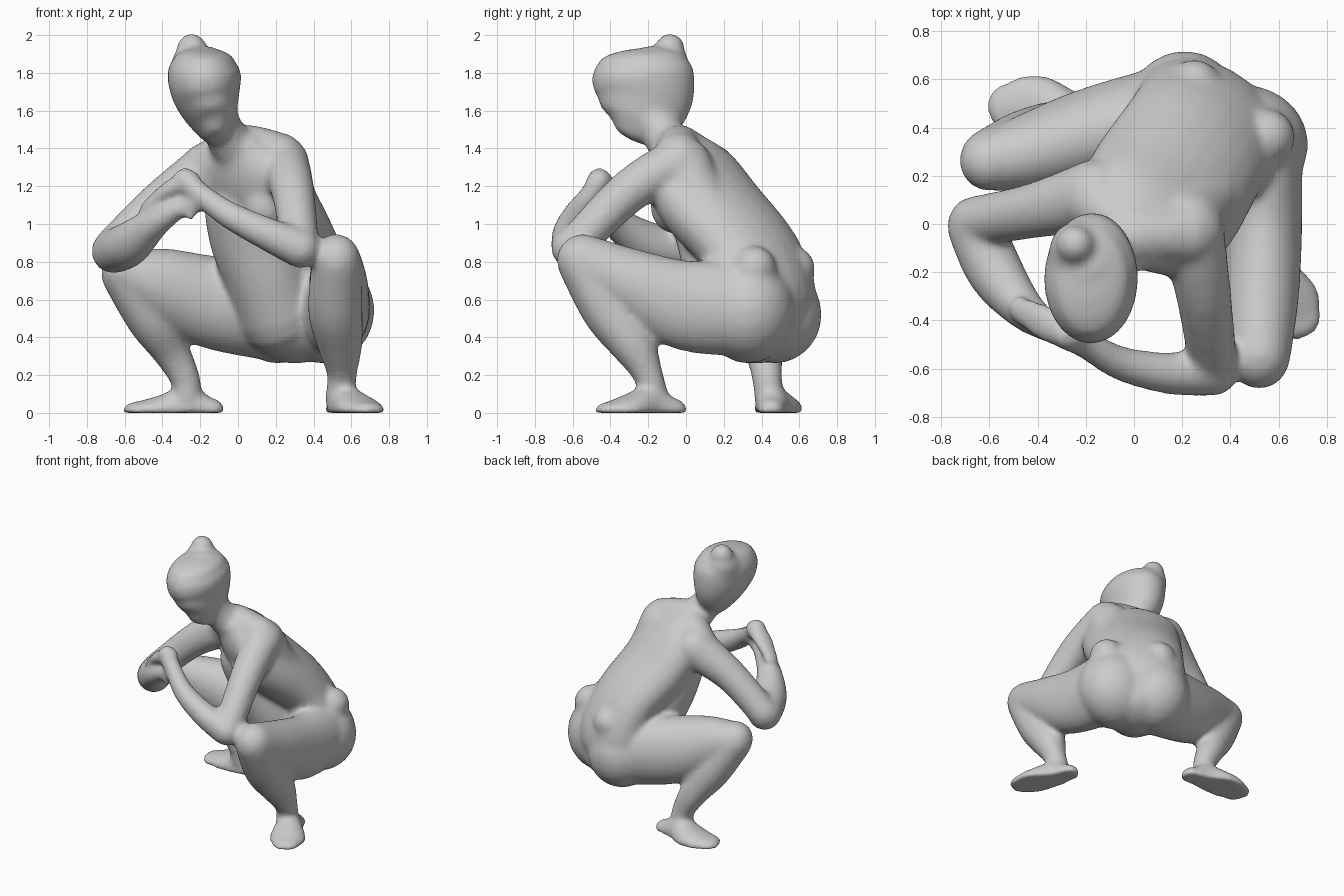
import bpy, bmesh, math
from mathutils import Vector

if "Cube" in bpy.data.objects:
    bpy.data.objects.remove(bpy.data.objects["Cube"])

clay = bpy.data.materials.new("grey clay")
clay.diffuse_color = (0.6, 0.6, 0.6, 1)
clay.use_nodes = True
clay.node_tree.nodes["Principled BSDF"].inputs["Base Color"].default_value = clay.diffuse_color
parts = []


def finish(name, bm):
    bmesh.ops.recalc_face_normals(bm, faces=bm.faces)
    for v in bm.verts:
        v.co.z = max(v.co.z, 0)
    mesh = bpy.data.meshes.new(name)
    bm.to_mesh(mesh)
    bm.free()
    mesh.materials.append(clay)
    ob = bpy.data.objects.new(name, mesh)
    bpy.context.collection.objects.link(ob)
    parts.append(ob)


def tube(name, stations, side=(1, 0, 0), cap=1.0, n=24, steps=5):
    """Round-ended loft through (x, y, z, half width along side[, half depth])."""
    st = [tuple(s) + (s[3],) if len(s) == 4 else tuple(s) for s in stations]
    rows = []
    for i in range(len(st) - 1):      # Catmull-Rom interpolation
        p0, p1, p2, p3 = st[max(i - 1, 0)], st[i], st[i + 1], st[min(i + 2, len(st) - 1)]
        for k in range(steps):
            t = k / steps
            rows.append([0.5 * (2 * b + (c - a) * t + (2 * a - 5 * b + 4 * c - d) * t * t
                                + (3 * b - a - 3 * c + d) * t ** 3)
                         for a, b, c, d in zip(p0, p1, p2, p3)])
    rows.append(list(st[-1]))
    pts = [Vector(r[:3]) for r in rows]
    rings = []
    for i, r in enumerate(rows):
        t = (pts[min(i + 1, len(pts) - 1)] - pts[max(i - 1, 0)]).normalized()
        rings.append((pts[i], t, r[3], r[4]))

    def dome(ring, sign):
        c, t, a, b = ring
        h = cap * (a + b) / 2
        return [(c + t * sign * h * math.sin(q), t, a * math.cos(q), b * math.cos(q))
                for q in (0.4, 0.8, 1.15, 1.45)]
    rings = dome(rings[0], -1)[::-1] + rings + dome(rings[-1], 1)
    bm = bmesh.new()
    loops = []
    for c, t, a, b in rings:
        u = Vector(side)
        u = (u - t * u.dot(t)).normalized()
        v = t.cross(u)
        loops.append([bm.verts.new(c + u * a * math.cos(2 * math.pi * k / n)
                                   + v * b * math.sin(2 * math.pi * k / n)) for k in range(n)])
    for p, q in zip(loops, loops[1:]):
        for k in range(n):
            bm.faces.new((p[k], p[(k + 1) % n], q[(k + 1) % n], q[k]))
    bm.faces.new(loops[0])
    bm.faces.new(loops[-1])
    finish(name, bm)


def blob(name, centre, radii):
    bm = bmesh.new()
    bmesh.ops.create_icosphere(bm, subdivisions=3, radius=1)
    for v in bm.verts:
        v.co = Vector([c + r * p for c, r, p in zip(centre, radii, v.co)])
    finish(name, bm)


# Torso, leaning forward and turned towards one side
lateral = (0.75, -0.65, 0)
tube("torso", [(.27, .33, .44, .3, .2), (.32, .385, .6, .36, .26), (.265, .34, .85, .33, .21),
               (.13, .13, 1.1, .345, .215), (.045, .015, 1.29, .31, .185), (-.02, -.06, 1.42, .17, .12)],
     lateral, cap=.5)
tube("belly", [(.02, .1, 1.08, .2), (.06, .16, .92, .21), (.14, .21, .74, .22), (.22, .27, .52, .22)])
tube("side_left", [(.22, -.01, 1.31, .15), (.265, .07, 1.12, .155), (.35, .23, .9, .165)])
blob("buttock_right", (.21, .47, .52), (.24, .25, .26))
blob("buttock_left", (.45, .33, .54), (.275, .25, .28))
blob("seat", (.3, .37, .46), (.26, .26, .2))
tube("hip_right", [(.25, .57, .765, .115), (.23, .51, .62, .2)])
tube("hip_left", [(.55, .36, .765, .12), (.49, .35, .62, .21)])
blob("breast_left", (.14, -.07, 1.1), (.12, .12, .15))
blob("breast_right", (-.04, .05, 1.07), (.12, .12, .15))
tube("shoulders", [(.22, -.04, 1.35, .135), (.02, -.03, 1.42, .105), (-.17, .1, 1.29, .14)], (0, 1, 0))

# Neck and head with hair bun
tube("neck", [(0, -.05, 1.38, .13), (-.08, -.14, 1.5, .107), (-.12, -.2, 1.62, .11)])
tube("head", [(-.115, -.285, 1.475, .07, .11), (-.13, -.25, 1.55, .125, .21),
              (-.165, -.22, 1.68, .18, .262), (-.18, -.23, 1.8, .195, .27),
              (-.18, -.235, 1.865, .165, .235)], cap=.33)
tube("hair_bun", [(-.2, -.15, 1.8, .17), (-.235, -.1, 1.88, .125), (-.245, -.085, 1.93, .08)])

# Arms, forearms meeting in front of the chest
tube("upper_arm_left", [(.24, -.03, 1.33, .135), (.29, -.3, 1.175, .115), (.33, -.6, .875, .1)])
tube("forearm_left", [(.33, -.61, .87, .105), (.15, -.62, .95, .088), (-.05, -.58, 1.05, .072),
                      (-.2, -.5, 1.16, .06), (-.28, -.46, 1.235, .065)], (0, 1, 0))
tube("hand_left", [(-.26, -.46, 1.23, .065, .06), (-.37, -.41, 1.18, .075, .045),
                   (-.48, -.35, 1.09, .055, .035)], (0, 1, 0))
tube("upper_arm_right", [(-.16, .12, 1.28, .15), (-.42, .055, 1.105, .115), (-.665, .01, .87, .105)], (0, 1, 0))
tube("forearm_right", [(-.66, -.01, .855, .118), (-.575, -.2, .895, .118), (-.45, -.36, 1, .085),
                       (-.32, -.45, 1.08, .055)], (0, 0, 1))
tube("hand_right", [(-.32, -.45, 1.08, .055, .045), (-.22, -.5, 1.11, .055, .04)], (0, 0, 1))
tube("thumb_right", [(-.29, -.47, 1.1, .032), (-.25, -.5, 1.04, .026)])

# Legs, deeply bent
tube("thigh_right", [(.18, .43, .54, .24, .265), (-.15, .375, .59, .2, .245), (-.42, .3, .685, .165, .195),
                     (-.6, .26, .75, .125)], (0, 1, 0))
tube("shin_right", [(-.6, .27, .73, .125), (-.455, .34, .5, .135), (-.35, .41, .32, .1),
                    (-.28, .43, .18, .08), (-.27, .44, .08, .08)], (0, 1, 0))
tube("thigh_left", [(.48, .31, .56, .225, .26), (.535, 0, .57, .165, .24), (.53, -.3, .69, .155, .185),
                    (.52, -.55, .81, .13, .14)])
tube("shin_left", [(.52, -.55, .79, .13), (.515, -.41, .55, .145), (.54, -.28, .36, .12),
                   (.55, -.2, .2, .08), (.54, -.17, .08, .08)])

# Flat-soled feet, widest at the ground, heel to toe
tube("foot_left", [(.535, -.065, .01, .075, .07), (.565, -.18, .01, .095, .14),
                   (.645, -.32, .01, .13, .085), (.69, -.405, .01, .1, .05)])
tube("foot_right", [(-.14, .45, .01, .075, .07), (-.26, .46, .01, .095, .14),
                    (-.41, .49, .01, .135, .085), (-.535, .48, .01, .105, .05)], (0, 1, 0))

# Fuse all parts into one continuous sculpted skin
bpy.ops.object.select_all(action='DESELECT')
for ob in parts:
    ob.select_set(True)
bpy.context.view_layer.objects.active = parts[0]
bpy.ops.object.join()
figure = bpy.context.object
figure.name = "squatting_figure"
remesh = figure.modifiers.new("fuse", 'REMESH')
remesh.mode = 'VOXEL'
remesh.voxel_size = 0.016
remesh.use_smooth_shade = True
soften = figure.modifiers.new("soften", 'SMOOTH')
soften.factor = 0.5
soften.iterations = 16
